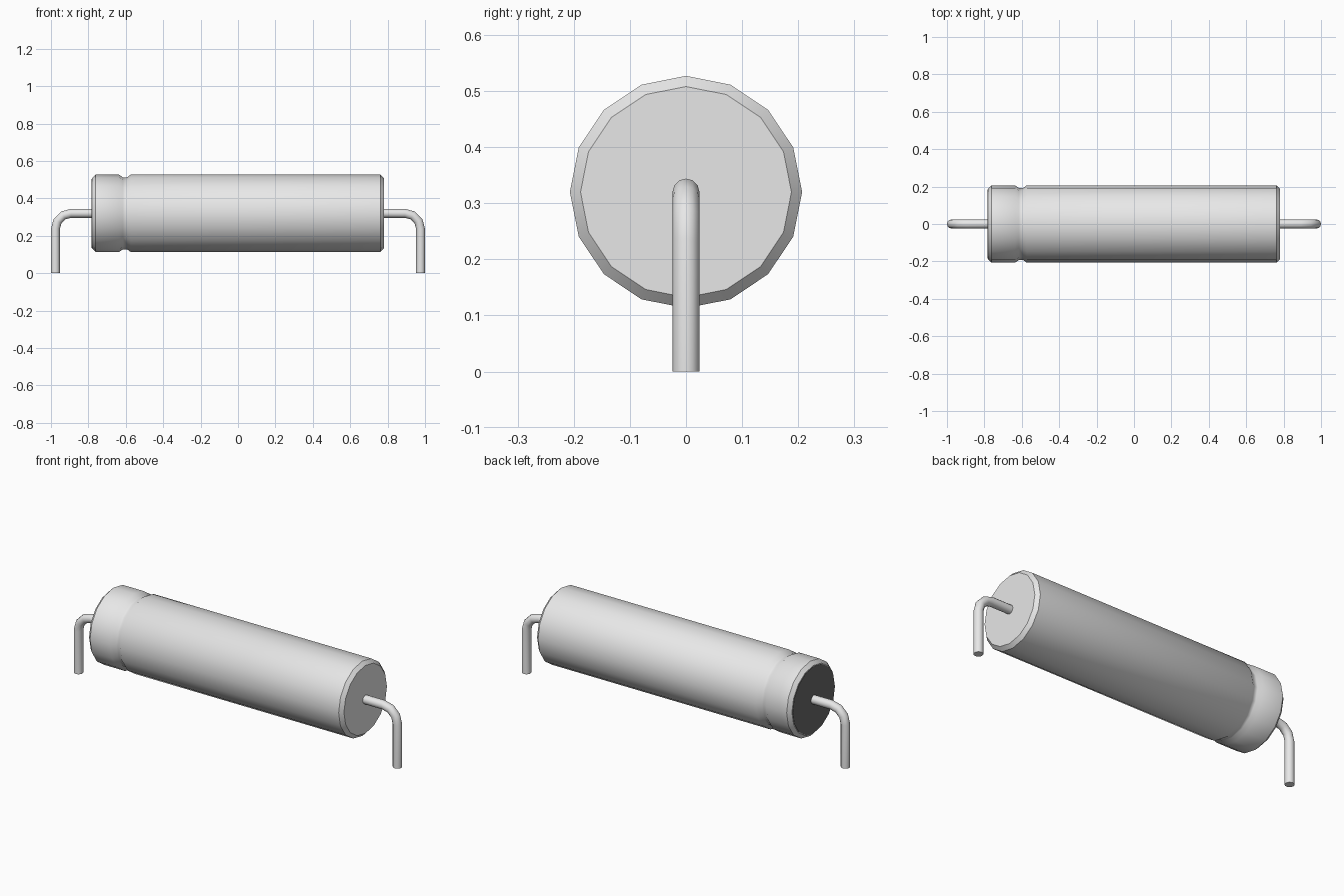
import bpy, bmesh, math
from mathutils import Vector

cube = bpy.data.objects.get("Cube")
if cube:
    bpy.data.objects.remove(cube, do_unlink=True)

AXIS_Z = 0.32      # height of the barrel axis
WIRE_R = 0.024


def material(name, value):
    m = bpy.data.materials.new(name)
    m.use_nodes = True
    colour = (value, value, value, 1)
    m.diffuse_color = colour
    m.node_tree.nodes["Principled BSDF"].inputs["Base Color"].default_value = colour
    return m


light_grey = material("light grey metal", 0.8)
dark_grey = material("dark grey seal", 0.14)


def skin(name, rings, mat, angle=40):
    """Join a row of vertex rings into a closed, capped tube."""
    bm = bmesh.new()
    loops = [[bm.verts.new(p) for p in ring] for ring in rings]
    n = len(loops[0])
    for a, b in zip(loops, loops[1:]):
        for i in range(n):
            j = (i + 1) % n
            bm.faces.new((a[i], a[j], b[j], b[i]))
    bm.faces.new(loops[0])
    bm.faces.new(loops[-1])
    bmesh.ops.recalc_face_normals(bm, faces=bm.faces)
    mesh = bpy.data.meshes.new(name)
    bm.to_mesh(mesh)
    bm.free()
    mesh.materials.append(mat)
    obj = bpy.data.objects.new(name, mesh)
    bpy.context.collection.objects.link(obj)
    bpy.ops.object.select_all(action='DESELECT')
    obj.select_set(True)
    bpy.context.view_layer.objects.active = obj
    bpy.ops.object.shade_smooth_by_angle(angle=math.radians(angle))
    return obj


def ring(centre, u, v, radius, sides):
    return [centre + radius * (math.cos(t) * u + math.sin(t) * v)
            for t in (math.tau * i / sides for i in range(sides))]


def lathe(name, profile, mat, sides=16):
    """Turn (x, radius) pairs around the barrel axis."""
    y, z = Vector((0, 1, 0)), Vector((0, 0, 1))
    return skin(name, [ring(Vector((x, 0, AXIS_Z)), y, z, r, sides)
                       for x, r in profile], mat)


# Barrel with chamfered ends and a crimped groove
lathe("barrel", [(-0.78, 0.188), (-0.761, 0.207), (-0.636, 0.207),
                 (-0.615, 0.192), (-0.594, 0.192), (-0.573, 0.207),
                 (0.761, 0.207), (0.78, 0.188)], light_grey)

# Dark seal plate on the crimped end
lathe("end_seal", [(-0.782, 0.184), (-0.777, 0.184)], dark_grey)


# Bent wire leads, one at each end
def lead(name, side):
    bend, cx, cz = 0.083, 0.893, AXIS_Z - 0.083
    stations = [(0.77, AXIS_Z, 90)]
    for a in (90, 60, 30, 0):
        t = math.radians(a)
        stations.append((cx + bend * math.cos(t), cz + bend * math.sin(t), a))
    stations.append((cx + bend, 0, 0))
    rings = []
    for x, z, a in stations:
        t = math.radians(a)
        normal = Vector((side * math.cos(t), 0, math.sin(t)))
        rings.append(ring(Vector((side * x, 0, z)), normal,
                          Vector((0, 1, 0)), WIRE_R, 12))
    skin(name, rings, light_grey)


lead("left_lead", 1)
lead("right_lead", -1)
